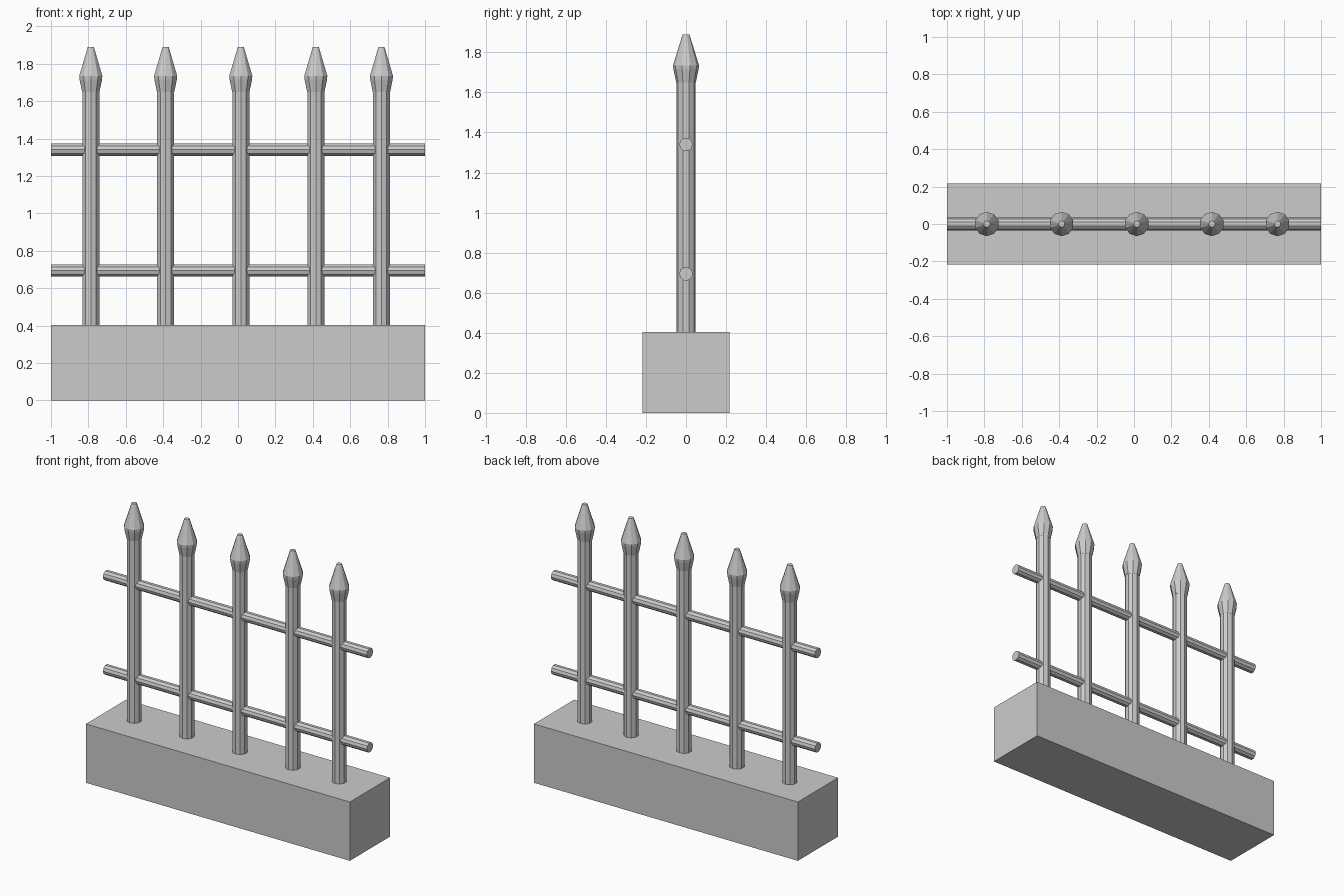
import bpy
import bmesh
import math

if "Cube" in bpy.data.objects:
    bpy.data.objects.remove(bpy.data.objects["Cube"], do_unlink=True)

SIDES = 10

# One plain grey for the whole fence
grey = bpy.data.materials.new("light_grey")
grey.use_nodes = True
grey.diffuse_color = (0.6, 0.6, 0.6, 1)
shader = next(n for n in grey.node_tree.nodes if n.type == "BSDF_PRINCIPLED")
shader.inputs["Base Color"].default_value = grey.diffuse_color


def lathe(name, profile, location, rotation=(0, 0, 0)):
    """Capped, faceted solid from (radius, height) rings, with a corner on +y."""
    bm = bmesh.new()
    rings = []
    for radius, height in profile:
        ring = []
        for i in range(SIDES):
            a = math.tau * i / SIDES
            ring.append(bm.verts.new((radius * math.sin(a), radius * math.cos(a), height)))
        rings.append(ring)
    for low, high in zip(rings, rings[1:]):
        for i in range(SIDES):
            j = (i + 1) % SIDES
            bm.faces.new((low[i], low[j], high[j], high[i]))
    bm.faces.new(rings[0])
    bm.faces.new(rings[-1])
    bmesh.ops.recalc_face_normals(bm, faces=bm.faces)
    mesh = bpy.data.meshes.new(name)
    bm.to_mesh(mesh)
    bm.free()
    mesh.materials.append(grey)
    obj = bpy.data.objects.new(name, mesh)
    obj.location = location
    obj.rotation_euler = rotation
    bpy.context.collection.objects.link(obj)
    return obj


# Stone base block
bpy.ops.mesh.primitive_cube_add(size=1, location=(0, 0, 0.2))
base = bpy.context.object
base.name = "base_block"
base.scale = (2, 0.435, 0.403)
base.location.z = 0.403 / 2
base.data.materials.append(grey)

# Upright bars with spear tips
bar = [(0.048, 0.38), (0.048, 1.66)]
tip = [(0.049, 1.65), (0.063, 1.715), (0.065, 1.735), (0.017, 1.89)]
for n, x in enumerate((-0.787, -0.387, 0.015, 0.416, 0.767), 1):
    lathe(f"upright_bar_{n}", bar, (x, 0, 0))
    lathe(f"spear_tip_{n}", tip, (x, 0, 0))

# Horizontal rails
for name, z in (("lower_rail", 0.694), ("upper_rail", 1.34)):
    lathe(name, [(0.034, -1), (0.034, 1)], (0, 0, z), (0, math.pi / 2, 0))
